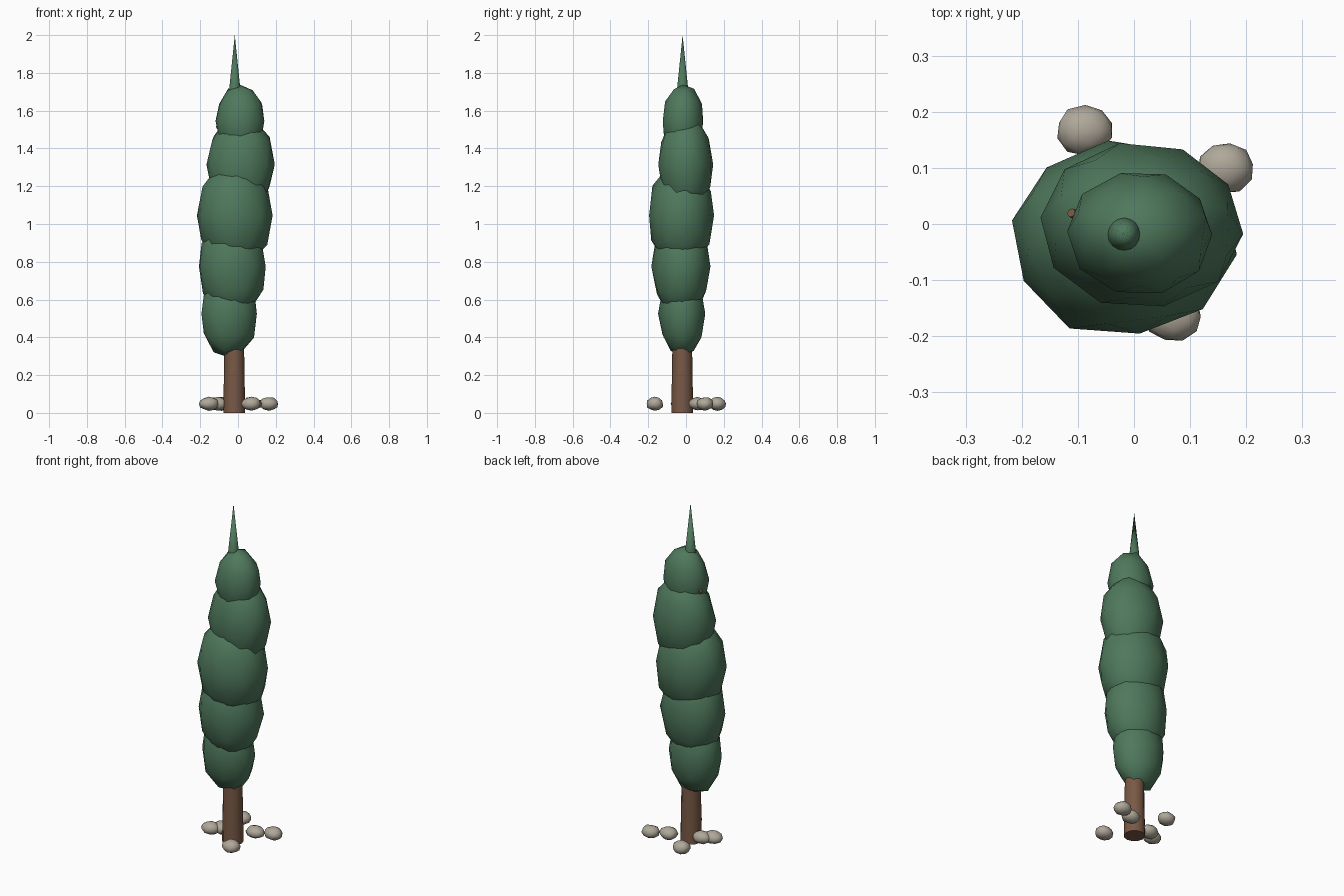
import bpy, math, random
from mathutils import Vector

random.seed(4)
cube = bpy.data.objects.get("Cube")
if cube:
    bpy.data.objects.remove(cube, do_unlink=True)


def material(name, rgb):
    m = bpy.data.materials.new(name)
    m.use_nodes = True
    m.diffuse_color = (*rgb, 1)
    m.node_tree.nodes["Principled BSDF"].inputs["Base Color"].default_value = (*rgb, 1)
    return m


leaf = material("leaf green", (0.078, 0.19, 0.107))
bark = material("bark brown", (0.19, 0.10, 0.06))
stone = material("stone grey", (0.43, 0.39, 0.32))


def finish(name, mat, angle):
    ob = bpy.context.object
    ob.name = name
    ob.data.materials.append(mat)
    bpy.ops.object.shade_smooth_by_angle(angle=math.radians(angle))
    return ob


def blob(name, mat, centre, size, turn=0, rough=0.03):
    """Lumpy smooth-shaded ellipsoid."""
    bpy.ops.mesh.primitive_ico_sphere_add(subdivisions=2, radius=1, location=centre)
    ob = finish(name, mat, 80)
    c, s = math.cos(turn), math.sin(turn)
    for v in ob.data.vertices:
        x, y, z = v.co * (1 + random.uniform(-rough, rough))
        v.co = ((x * c - y * s) * size[0], (x * s + y * c) * size[1], z * size[2])
    return ob


def rod(name, mat, start, end, r1, r2, sides=12):
    """Tapered cylinder or cone between two points."""
    a, b = Vector(start), Vector(end)
    bpy.ops.mesh.primitive_cone_add(vertices=sides, radius1=r1, radius2=r2,
                                    depth=(b - a).length, location=(a + b) / 2)
    ob = finish(name, mat, 50)
    ob.rotation_mode = 'QUATERNION'
    ob.rotation_quaternion = (b - a).to_track_quat('Z', 'Y')
    return ob


# Trunk, small branch and pointed tip
rod("trunk", bark, (-0.02, -0.02, 0), (-0.02, -0.02, 1.2), 0.058, 0.038)
rod("branch", bark, (-0.02, -0.02, 1.38), (-0.112, 0.02, 1.52), 0.014, 0.008, 8)
rod("tip", leaf, (-0.017, -0.018, 1.70), (-0.017, -0.018, 2.0), 0.031, 0, 16)

# Stacked foliage masses, bottom to top
foliage = [
    ((-0.048, -0.02, 0.525), (0.152, 0.125, 0.235)),
    ((-0.03, -0.025, 0.775), (0.185, 0.158, 0.275)),
    ((-0.018, -0.024, 1.045), (0.202, 0.178, 0.29)),
    ((0.014, -0.003, 1.315), (0.18, 0.147, 0.27)),
    ((0.013, -0.016, 1.545), (0.13, 0.111, 0.197)),
]
for i, (centre, size) in enumerate(foliage):
    blob(f"foliage_{i + 1}", leaf, centre, size, turn=i * 0.7)

# Stones around the foot
stones = [(-0.087, 0.167), (0.163, 0.10), (0.07, -0.165),
          (0.072, 0.06), (-0.155, -0.035), (-0.105, 0)]
for i, (x, y) in enumerate(stones):
    blob(f"stone_{i + 1}", stone, (x, y, 0.048), (0.052, 0.045, 0.036), turn=i * 1.1, rough=0.06)
